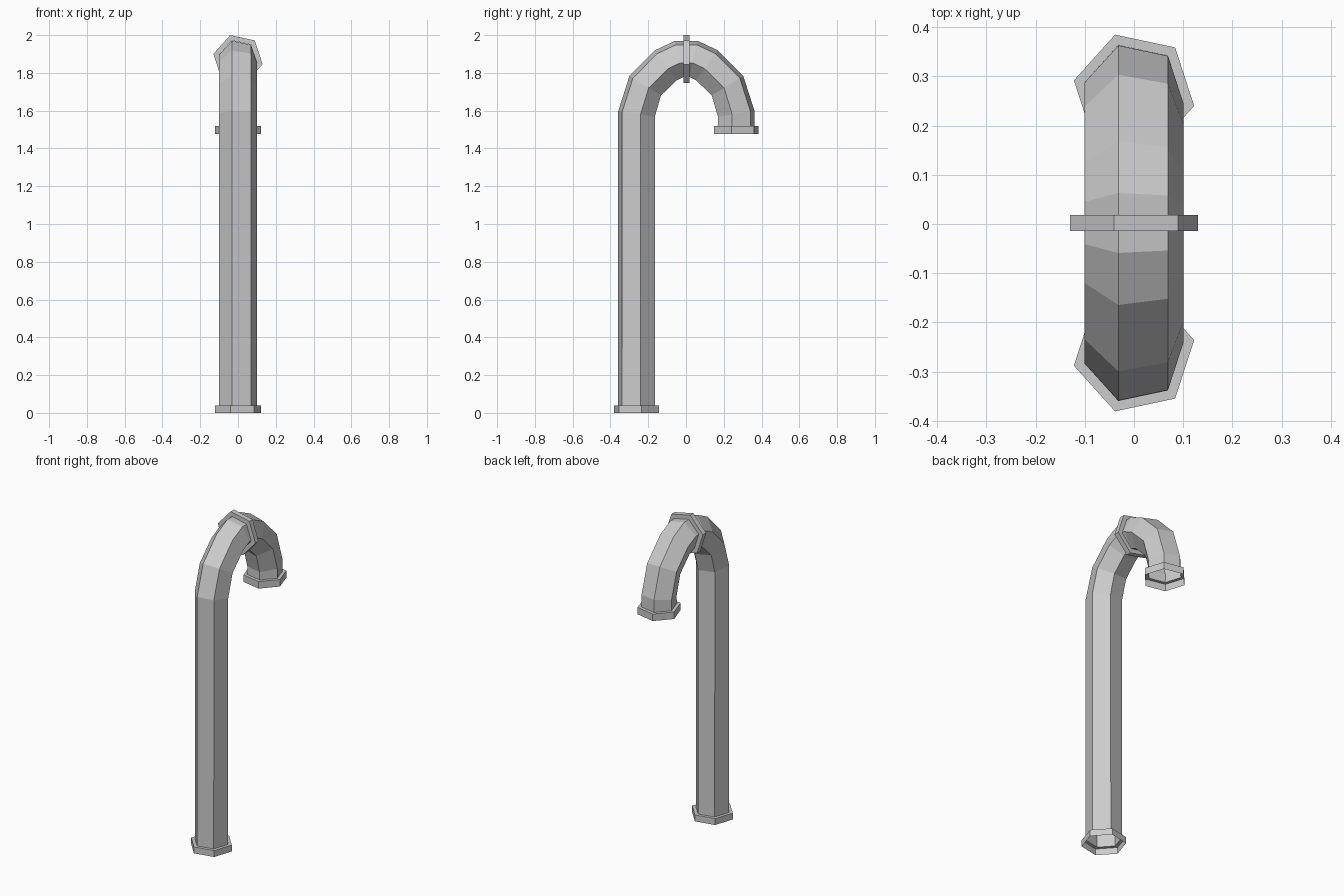
import bpy, bmesh
from math import sin, cos, radians

if "Cube" in bpy.data.objects:
    bpy.data.objects.remove(bpy.data.objects["Cube"])

SIDES = 6
TWIST = 48  # rotation of the hexagonal section in degrees


def ring(bm, y, z, tilt, r):
    """Hexagon centred at (0, y, z); tilt 0 = pipe rising, 90 = level, 180 = falling."""
    a = radians(tilt)
    verts = []
    for i in range(SIDES):
        t = radians(TWIST + 360 / SIDES * i)
        x, v = r * cos(t), r * sin(t)
        verts.append(bm.verts.new((x, y - v * cos(a), z + v * sin(a))))
    return verts


def loft(name, sections, closed=False):
    """Join a list of (y, z, tilt, radius) hexagons into one flat-shaded skin."""
    bm = bmesh.new()
    rings = [ring(bm, *s) for s in sections]
    pairs = list(zip(rings, rings[1:]))
    if closed:
        pairs.append((rings[-1], rings[0]))
    for a, b in pairs:
        for i in range(SIDES):
            j = (i + 1) % SIDES
            bm.faces.new((a[i], a[j], b[j], b[i]))
    bmesh.ops.recalc_face_normals(bm, faces=bm.faces)
    me = bpy.data.meshes.new(name)
    bm.to_mesh(me)
    bm.free()
    ob = bpy.data.objects.new(name, me)
    bpy.context.collection.objects.link(ob)
    return ob


R, R_END, R_MID = 0.103, 0.125, 0.133
Y0, Y1 = -0.262, 0.266          # axes of the long and the short leg

# rings of the bend, from the long leg up to the crown
bend = [(0.264, 1.583, 9), (0.218, 1.732, 31.5), (0.109, 1.84, 54), (0.038, 1.874, 76.5)]
rise = [(0.002 - y, z, t, R) for y, z, t in bend]
fall = [(0.002 + y, z, 180 - t, R) for y, z, t in reversed(bend)]

# pipe with a hollow, open-ended collar at each mouth
loft("pipe_with_end_collars",
     [(Y0, 0, 0, R_END), (Y0, 0.04, 0, R_END), (Y0, 0.04, 0, R)]
     + rise + fall
     + [(Y1, 1.52, 180, R), (Y1, 1.52, 180, R_END), (Y1, 1.476, 180, R_END)])

# collar around the crown
loft("crown_collar",
     [(-0.014, 1.873, 90, R), (-0.014, 1.873, 90, R_MID),
      (0.018, 1.873, 90, R_MID), (0.018, 1.873, 90, R)])
